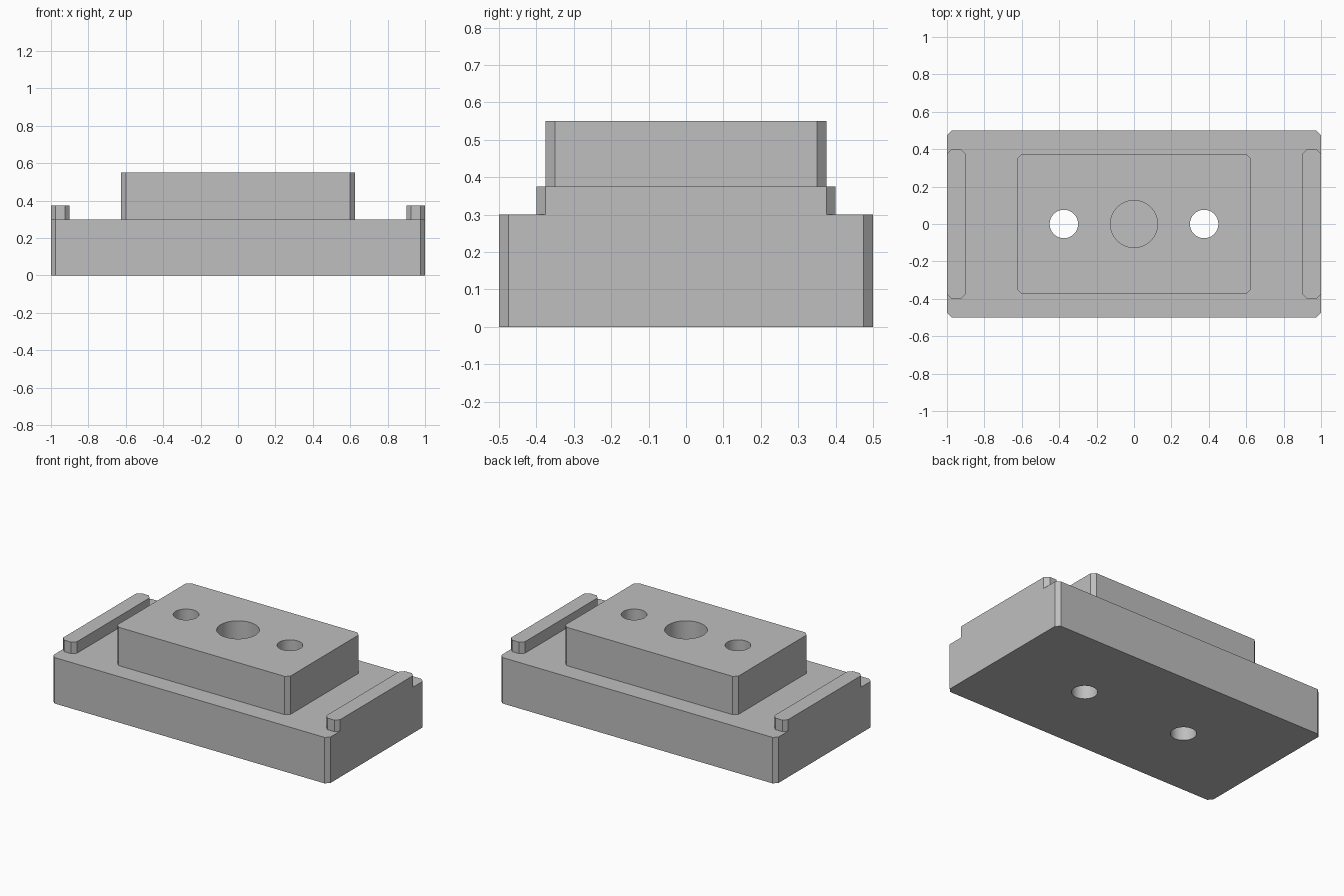
import bpy, bmesh, math

if "Cube" in bpy.data.objects:
    bpy.data.objects.remove(bpy.data.objects["Cube"])

grey = bpy.data.materials.new("plain grey")
grey.diffuse_color = (0.52, 0.52, 0.52, 1)
grey.use_nodes = True
grey.node_tree.nodes["Principled BSDF"].inputs["Base Color"].default_value = grey.diffuse_color


def prism(name, points, z0, z1):
    """Extrude a flat outline from z0 to z1."""
    bm = bmesh.new()
    face = bm.faces.new([bm.verts.new((x, y, z0)) for x, y in points])
    top = bmesh.ops.extrude_face_region(bm, geom=[face])["geom"]
    bmesh.ops.translate(bm, vec=(0, 0, z1 - z0),
                        verts=[v for v in top if isinstance(v, bmesh.types.BMVert)])
    bmesh.ops.recalc_face_normals(bm, faces=bm.faces)
    mesh = bpy.data.meshes.new(name)
    bm.to_mesh(mesh)
    bm.free()
    mesh.materials.append(grey)
    obj = bpy.data.objects.new(name, mesh)
    bpy.context.collection.objects.link(obj)
    return obj


def chamfered_block(name, cx, hx, hy, z0, z1, c=0.025):
    """Block with chamfered vertical edges."""
    pts = [(hx, c - hy), (hx, hy - c), (hx - c, hy), (c - hx, hy),
           (-hx, hy - c), (-hx, c - hy), (c - hx, -hy), (hx - c, -hy)]
    return prism(name, [(cx + x, y) for x, y in pts], z0, z1)


def cylinder(name, cx, r, z0, z1, n=64):
    pts = [(cx + r * math.cos(2 * math.pi * i / n), r * math.sin(2 * math.pi * i / n))
           for i in range(n)]
    return prism(name, pts, z0, z1)


def combine(target, other, operation):
    """Apply a boolean and discard the helper."""
    other.hide_render = True
    mod = target.modifiers.new("boolean", "BOOLEAN")
    mod.operation, mod.solver, mod.object = operation, "EXACT", other
    bpy.ops.object.select_all(action="DESELECT")
    target.select_set(True)
    bpy.context.view_layer.objects.active = target
    bpy.ops.object.modifier_apply(modifier=mod.name)
    bpy.data.objects.remove(other)


# Base slab with raised centre block and end ridges
body = chamfered_block("mounting_block", 0, 1.0, 0.5, 0, 0.3)
combine(body, chamfered_block("centre_block", 0, 0.625, 0.375, 0.15, 0.55), "UNION")
for side in (-1, 1):
    combine(body, chamfered_block("end_ridge", side * 0.95, 0.05, 0.4, 0.15, 0.375), "UNION")

# Blind centre bore and two through holes
combine(body, cylinder("centre_bore", 0, 0.126, 0.3, 0.7), "DIFFERENCE")
for side in (-1, 1):
    combine(body, cylinder("through_hole", side * 0.375, 0.076, -0.1, 0.7), "DIFFERENCE")

# Smooth the bores, keep the block edges sharp
body.select_set(True)
bpy.context.view_layer.objects.active = body
bpy.ops.object.shade_smooth_by_angle(angle=math.radians(30))
